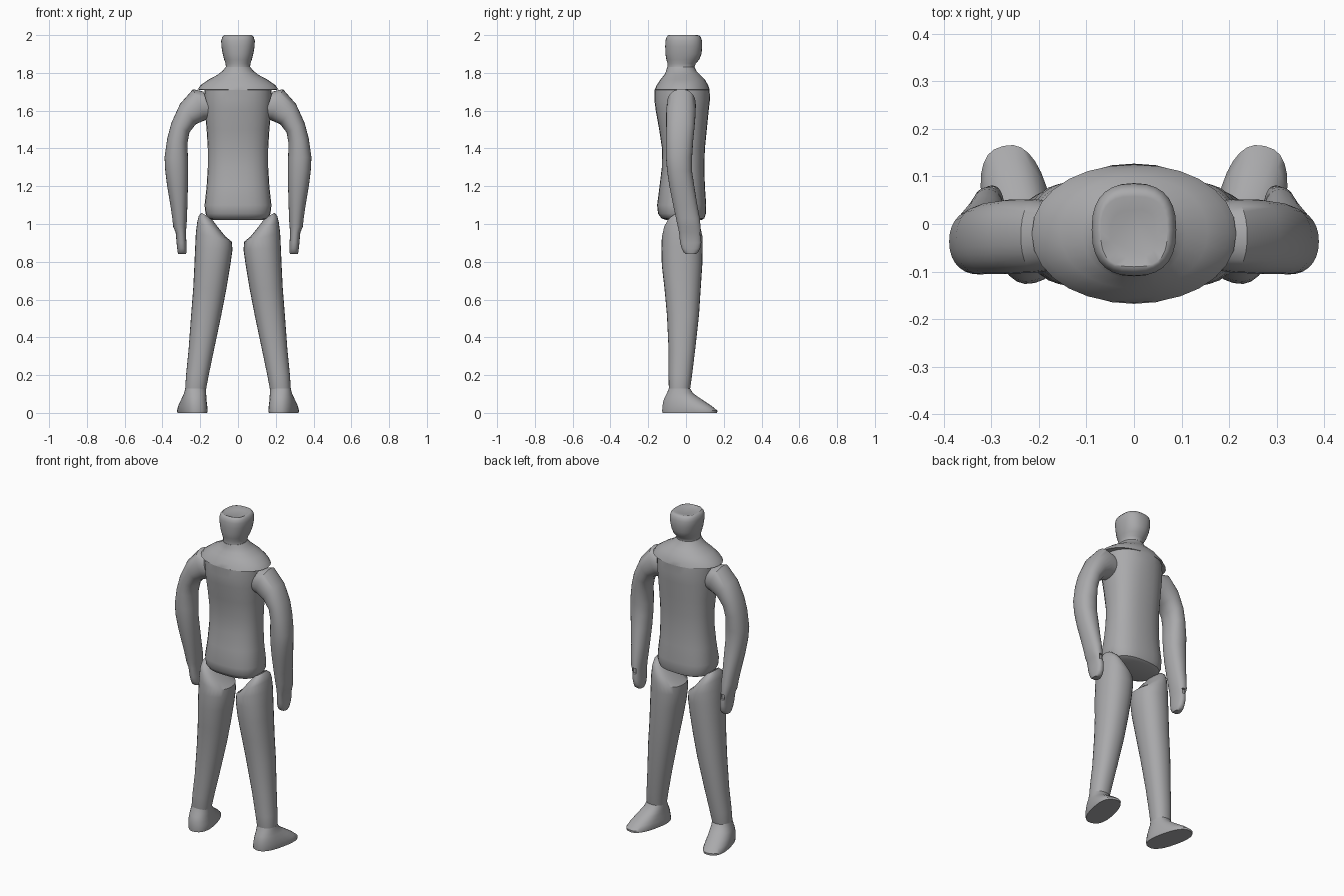
import bpy, bmesh, math
from mathutils import Vector, Matrix

grey = bpy.data.materials.new("mid grey")
grey.diffuse_color = (0.4, 0.4, 0.41, 1)


def loft(name, rings, side=1, n=28, angle=40):
    """Skin of superellipse rings: x, y, z, x radius, y radius, power, tilt, yaw."""
    bm = bmesh.new()
    loops = []
    for x, y, z, rx, ry, power, tilt, yaw in rings:
        turn = Matrix.Rotation(math.radians(yaw), 3, 'Z') @ Matrix.Rotation(-math.radians(tilt), 3, 'Y')
        loop = []
        for i in range(n):
            a = 2 * math.pi * i / n
            c, s = math.cos(a), math.sin(a)
            p = Vector((rx * math.copysign(abs(c) ** (2 / power), c),
                        ry * math.copysign(abs(s) ** (2 / power), s), 0))
            p = turn @ p + Vector((x, y, z))
            p.x *= side
            loop.append(bm.verts.new(p))
        loops.append(loop)
    for a, b in zip(loops, loops[1:]):
        for i in range(n):
            j = (i + 1) % n
            bm.faces.new((a[i], a[j], b[j], b[i]))
    bm.faces.new(loops[0])
    bm.faces.new(loops[-1])
    bmesh.ops.recalc_face_normals(bm, faces=bm.faces)
    me = bpy.data.meshes.new(name)
    bm.to_mesh(me)
    bm.free()
    me.materials.append(grey)
    ob = bpy.data.objects.new(name, me)
    bpy.context.collection.objects.link(ob)
    bpy.ops.object.select_all(action='DESELECT')
    ob.select_set(True)
    bpy.context.view_layer.objects.active = ob
    bpy.ops.object.shade_smooth_by_angle(angle=math.radians(angle))
    return ob


def upright(rows):
    """Rings on the centre line: z, half width, back y, front y, power."""
    return [(0, (a + b) / 2, z, w, (b - a) / 2, p, 0, 0) for z, w, a, b, p in rows]


# Torso, with a shoulder shelf above the arm openings
loft("torso", upright([
    (1.02, 0.135, -0.10, 0.08, 2.6), (1.03, 0.16, -0.13, 0.097, 2.6),
    (1.055, 0.172, -0.148, 0.105, 2.6), (1.10, 0.177, -0.153, 0.107, 2.5),
    (1.20, 0.166, -0.14, 0.10, 2.4), (1.30, 0.16, -0.128, 0.097, 2.4),
    (1.40, 0.16, -0.127, 0.10, 2.4), (1.50, 0.166, -0.142, 0.11, 2.4),
    (1.60, 0.176, -0.16, 0.12, 2.3), (1.66, 0.18, -0.168, 0.127, 2.2),
    (1.71, 0.178, -0.166, 0.125, 2.2), (1.711, 0.215, -0.166, 0.125, 2.1),
    (1.735, 0.198, -0.155, 0.117, 2.1), (1.765, 0.155, -0.135, 0.10, 2.1),
    (1.79, 0.108, -0.115, 0.075, 2.1), (1.81, 0.082, -0.105, 0.055, 2.1),
    (1.83, 0.066, -0.10, 0.045, 2.1)]))

# Neck and head, with a shallow dip on the crown
loft("head", upright([
    (1.80, 0.075, -0.10, 0.05, 2.1), (1.83, 0.064, -0.098, 0.045, 2.1),
    (1.85, 0.066, -0.098, 0.052, 2.1), (1.87, 0.073, -0.104, 0.07, 2.2),
    (1.90, 0.081, -0.109, 0.082, 2.3), (1.94, 0.088, -0.11, 0.086, 2.4),
    (1.97, 0.089, -0.109, 0.085, 2.5), (1.988, 0.084, -0.104, 0.079, 2.6),
    (1.998, 0.076, -0.096, 0.07, 2.7), (2.0, 0.07, -0.09, 0.058, 2.8),
    (1.992, 0.05, -0.07, 0.03, 2.6)]))

for side, label in ((1, "right"), (-1, "left")):
    # Arm and flat hand in one skin
    arm = loft(label + "_arm", [
        (0.16, -0.025, 1.63, 0.075, 0.07, 2.2, 72, 0),
        (0.205, -0.025, 1.632, 0.088, 0.077, 2.2, 68, 0),
        (0.265, -0.027, 1.582, 0.068, 0.078, 2.2, 52, 0),
        (0.305, -0.03, 1.51, 0.054, 0.075, 2.2, 28, 0),
        (0.321, -0.034, 1.44, 0.055, 0.072, 2.2, 14, 0),
        (0.327, -0.037, 1.35, 0.062, 0.069, 2.2, 3, 0),
        (0.325, -0.034, 1.28, 0.06, 0.066, 2.2, 0, 0),
        (0.32, -0.022, 1.20, 0.055, 0.066, 2.2, 0, 0),
        (0.313, -0.004, 1.10, 0.045, 0.064, 2.2, 0, 0),
        (0.309, 0.01, 1.03, 0.039, 0.063, 2.2, 0, 0),
        (0.308, 0.017, 0.985, 0.035, 0.06, 2.3, 0, 0),
        (0.303, 0.021, 0.955, 0.027, 0.058, 2.4, 0, 0),
        (0.299, 0.025, 0.90, 0.026, 0.056, 2.4, 0, 0),
        (0.297, 0.026, 0.87, 0.025, 0.049, 2.4, 0, 0),
        (0.296, 0.026, 0.85, 0.023, 0.038, 2.4, 0, 0),
        (0.296, 0.026, 0.84, 0.02, 0.024, 2.4, 0, 0)], side)

    # Small notch at the wrist
    bpy.ops.mesh.primitive_cube_add(size=1, location=(side * 0.303, 0.078, 0.955))
    cutter = bpy.context.object
    cutter.scale = (0.024, 0.028, 0.034)
    cutter.hide_render = True
    mod = arm.modifiers.new("notch", 'BOOLEAN')
    mod.operation = 'DIFFERENCE'
    mod.object = cutter
    bpy.context.view_layer.objects.active = arm
    bpy.ops.object.modifier_apply(modifier="notch")
    bpy.data.objects.remove(cutter)

    # Leg, with a sloping top at the hip
    loft(label + "_leg", [
        (0.168, -0.02, 1.045, 0.03, 0.045, 2.2, 30, 0),
        (0.158, -0.02, 1.015, 0.057, 0.078, 2.2, 30, 0),
        (0.142, -0.02, 0.975, 0.083, 0.098, 2.2, 28, 0),
        (0.128, -0.02, 0.93, 0.098, 0.108, 2.2, 14, 0),
        (0.128, -0.021, 0.87, 0.099, 0.109, 2.2, 3, 0),
        (0.136, -0.021, 0.78, 0.095, 0.107, 2.2, 0, 0),
        (0.149, -0.018, 0.66, 0.088, 0.096, 2.2, 0, 0),
        (0.168, -0.016, 0.52, 0.08, 0.085, 2.2, 0, 0),
        (0.195, -0.022, 0.33, 0.067, 0.07, 2.2, 0, 0),
        (0.215, -0.03, 0.20, 0.06, 0.062, 2.2, 0, 0),
        (0.225, -0.035, 0.12, 0.055, 0.056, 2.2, 0, 0),
        (0.225, -0.035, 0.09, 0.05, 0.05, 2.2, 0, 0)], side)

    # Foot, turned outwards
    loft(label + "_foot", [
        (0.242, 0.02, 0.0, 0.069, 0.147, 2.5, 0, -13),
        (0.242, 0.02, 0.012, 0.071, 0.148, 2.5, 0, -13),
        (0.240, 0.007, 0.035, 0.07, 0.133, 2.4, 0, -13),
        (0.236, -0.01, 0.06, 0.066, 0.112, 2.3, 0, -12),
        (0.231, -0.024, 0.085, 0.062, 0.088, 2.2, 0, -10),
        (0.227, -0.032, 0.105, 0.058, 0.069, 2.2, 0, -6),
        (0.225, -0.035, 0.13, 0.055, 0.056, 2.2, 0, 0)], side)
